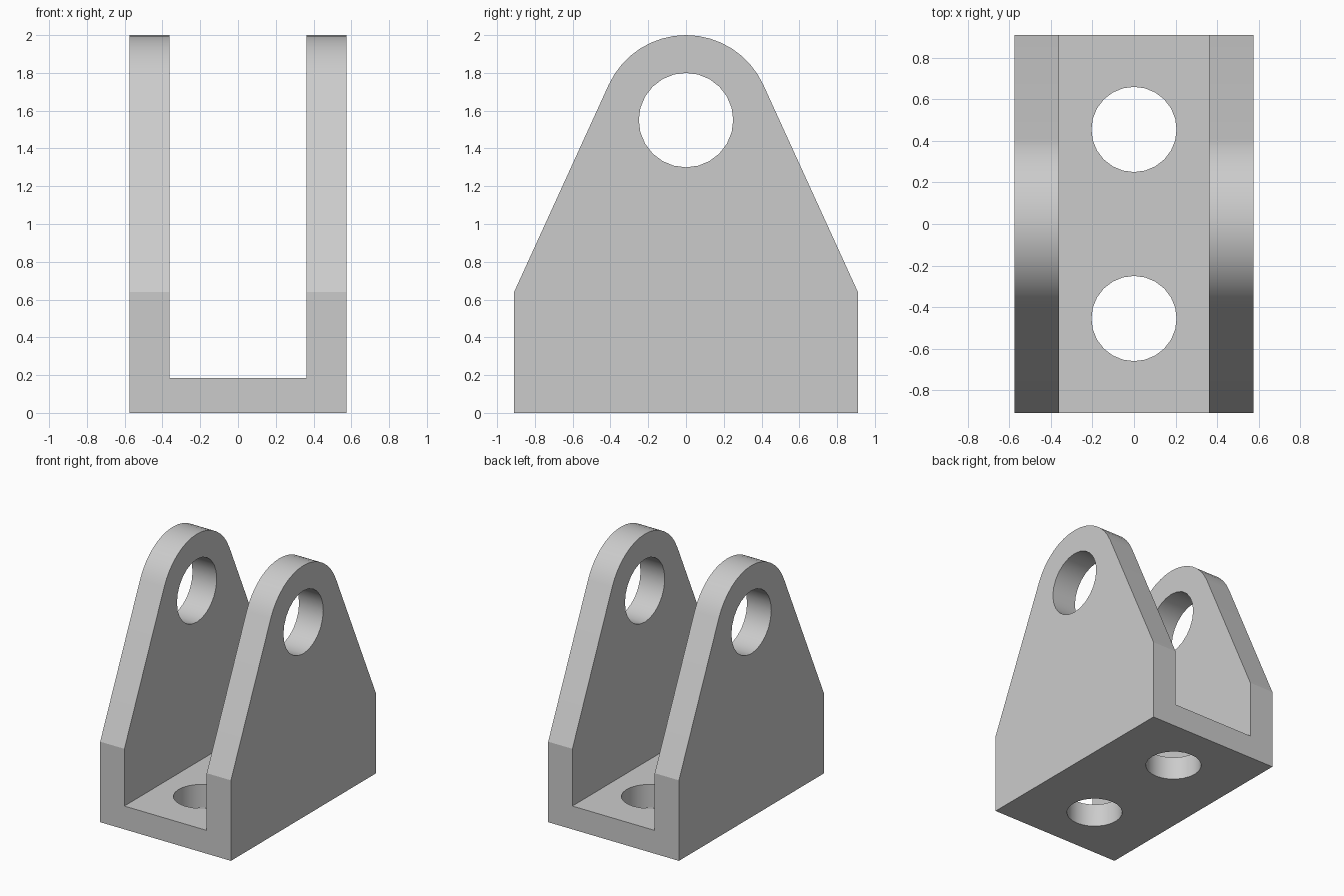
import bpy, bmesh
from math import acos, atan2, cos, sin, hypot, pi
from mathutils import Matrix, Vector

default = bpy.data.objects.get("Cube")
if default:
    bpy.data.objects.remove(default, do_unlink=True)

# Main dimensions
HALF_W, INNER_W = 0.575, 0.362
HALF_D, SHOULDER = 0.91, 0.64
FLOOR = 0.185
PIN_Z, LUG_R, PIN_R = 1.55, 0.45, 0.25
BOLT_Y, BOLT_R = 0.455, 0.205

grey = bpy.data.materials.new("plain grey")
grey.use_nodes = True
colour = (0.6, 0.6, 0.6, 1)
grey.diffuse_color = colour
grey.node_tree.nodes["Principled BSDF"].inputs["Base Color"].default_value = colour


def make_object(name, bm):
    bmesh.ops.recalc_face_normals(bm, faces=bm.faces)
    mesh = bpy.data.meshes.new(name)
    bm.to_mesh(mesh)
    bm.free()
    mesh.materials.append(grey)
    obj = bpy.data.objects.new(name, mesh)
    bpy.context.collection.objects.link(obj)
    return obj


def cylinder(name, radius, length, matrix):
    bm = bmesh.new()
    bmesh.ops.create_cone(bm, cap_ends=True, segments=24, radius1=radius,
                          radius2=radius, depth=length, matrix=matrix)
    return make_object(name, bm)


# Side outline: straight foot, sloping edges tangent to the rounded top
reach = hypot(HALF_D, PIN_Z - SHOULDER)
start = atan2(SHOULDER - PIN_Z, HALF_D) + acos(LUG_R / reach)
steps = 16
arc = [start + (pi - 2 * start) * i / steps for i in range(steps + 1)]
outline = [(-HALF_D, SHOULDER), (-HALF_D, 0), (HALF_D, 0), (HALF_D, SHOULDER)]
outline += [(LUG_R * cos(a), PIN_Z + LUG_R * sin(a)) for a in arc]

bm = bmesh.new()
side = bm.faces.new([bm.verts.new((-HALF_W, y, z)) for y, z in outline])
ext = bmesh.ops.extrude_face_region(bm, geom=[side])
bmesh.ops.translate(bm, vec=(2 * HALF_W, 0, 0),
                    verts=[v for v in ext["geom"] if isinstance(v, bmesh.types.BMVert)])
bracket = make_object("clevis_bracket", bm)

# Channel between the two lugs
bm = bmesh.new()
bmesh.ops.create_cube(bm, size=1, matrix=Matrix.LocRotScale(
    Vector((0, 0, FLOOR + 1)), None, Vector((2 * INNER_W, 3, 2))))
cutters = [make_object("channel_cutter", bm)]

# Pin hole through both lugs, and two bolt holes through the floor
cutters.append(cylinder("pin_hole_cutter", PIN_R, 2,
                        Matrix.Translation((0, 0, PIN_Z)) @ Matrix.Rotation(pi / 2, 4, 'Y')))
for y in (-BOLT_Y, BOLT_Y):
    cutters.append(cylinder("bolt_hole_cutter", BOLT_R, 0.6, Matrix.Translation((0, y, 0))))

bpy.ops.object.select_all(action='DESELECT')
bracket.select_set(True)
bpy.context.view_layer.objects.active = bracket
for cutter in cutters:
    cutter.hide_render = True
    mod = bracket.modifiers.new(cutter.name, 'BOOLEAN')
    mod.operation = 'DIFFERENCE'
    mod.solver = 'EXACT'
    mod.object = cutter
    bpy.ops.object.modifier_apply(modifier=mod.name)
    bpy.data.objects.remove(cutter, do_unlink=True)

# Smooth the curved walls and keep the edges sharp
bpy.ops.object.shade_smooth_by_angle(angle=pi / 9)
